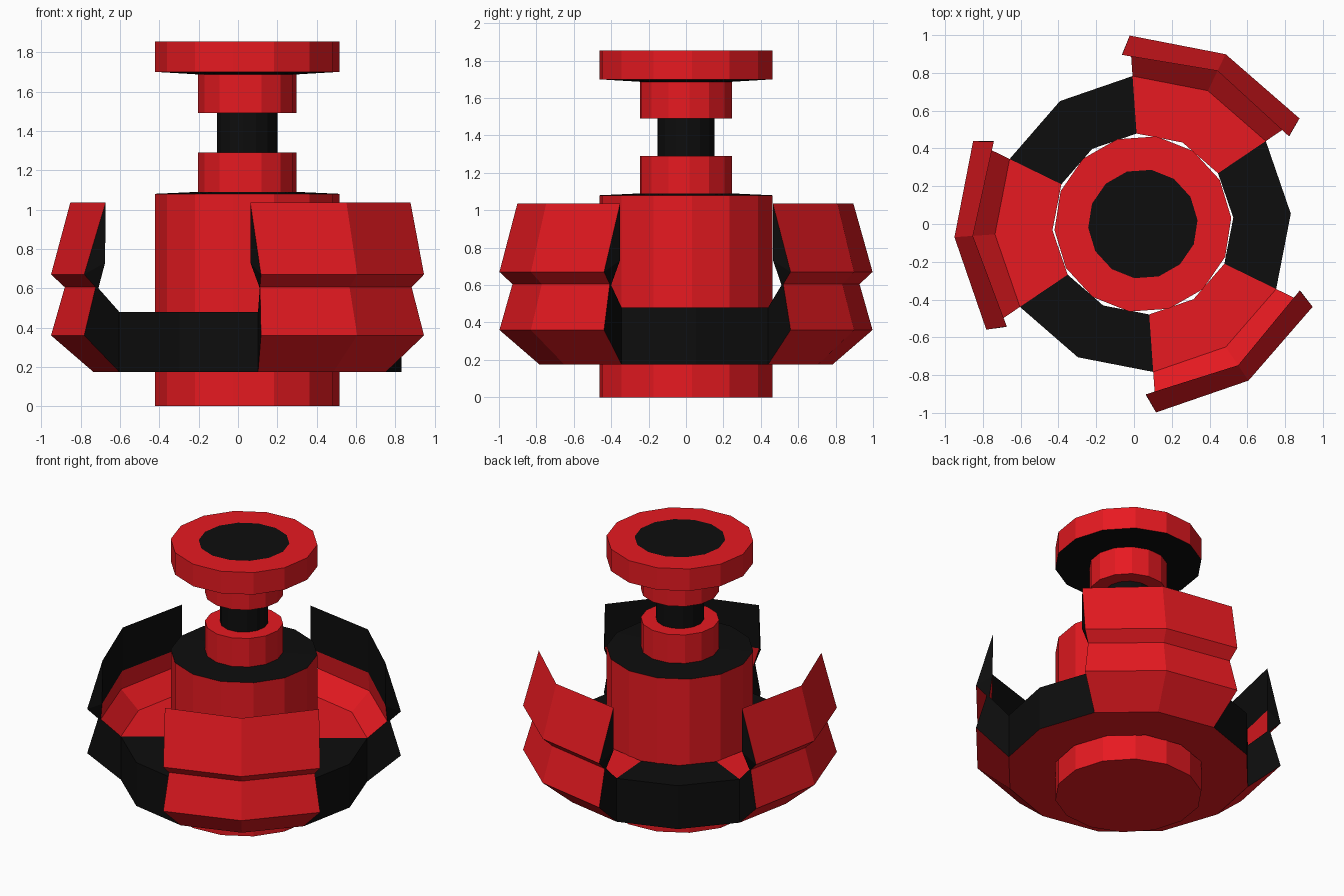
import bpy, bmesh
from math import cos, sin, radians

if "Cube" in bpy.data.objects:
    bpy.data.objects.remove(bpy.data.objects["Cube"])

CX = 0.047  # the axis of the body sits slightly right of centre


def material(name, rgb):
    m = bpy.data.materials.new(name)
    m.diffuse_color = (*rgb, 1)
    m.use_nodes = True
    m.node_tree.nodes["Principled BSDF"].inputs["Base Color"].default_value = m.diffuse_color
    return m


RED = material("red", (0.8, 0.01, 0.015))
BLACK = material("black", (0.004, 0.004, 0.004))


def polar(r, deg, z):
    return (CX + r * cos(radians(deg)), r * sin(radians(deg)), z)


def finish(name, bm):
    bmesh.ops.remove_doubles(bm, verts=bm.verts, dist=1e-5)
    bmesh.ops.recalc_face_normals(bm, faces=bm.faces)
    me = bpy.data.meshes.new(name)
    bm.to_mesh(me)
    bm.free()
    me.materials.append(RED)
    me.materials.append(BLACK)
    ob = bpy.data.objects.new(name, me)
    bpy.context.collection.objects.link(ob)
    return ob


def sweep(bm, profile, mats, angles, closed=False):
    """Turn an (r, z, side flare) profile through the angles, colouring each strip.
    The flare widens the first and last section."""
    rows = []
    for k, a in enumerate(angles):
        side = 0 if closed else (-1 if k == 0 else (1 if k == len(angles) - 1 else 0))
        rows.append([bm.verts.new(polar(p[0], a + side * (p[2] if len(p) > 2 else 0), p[1]))
                     for p in profile])
    pairs = list(zip(rows, rows[1:])) + ([(rows[-1], rows[0])] if closed else [])
    for a, b in pairs:
        for j, m in enumerate(mats):
            if profile[j][0] == 0:
                vs = (a[j], a[j + 1], b[j + 1])
            elif profile[j + 1][0] == 0:
                vs = (a[j], a[j + 1], b[j])
            else:
                vs = (a[j], a[j + 1], b[j + 1], b[j])
            bm.faces.new(vs).material_index = m
    return rows


# central column: barrel, neck, black core, collar, head disc
column = [(0, 0), (0.469, 0), (0.469, 1.08), (0.25, 1.09), (0.25, 1.29), (0.153, 1.29),
          (0.153, 1.49), (0.25, 1.49), (0.25, 1.687), (0.469, 1.70), (0.469, 1.855),
          (0.29, 1.855), (0, 1.855)]
bm = bmesh.new()
sweep(bm, column, [0, 0, 1, 0, 0, 1, 0, 0, 1, 0, 0, 1],
      [4 + 360 / 14 * i for i in range(14)], closed=True)
finish("column", bm)

# pod section: floor underside, outer shell, lip, black inner wall, inner step, floor
pod = [(0.48, 0.175), (0.785, 0.175), (1.0, 0.36), (0.93, 0.605), (1.0, 0.67),
       (0.902, 1.035, 3), (0.905, 0.73, 3), (0.913, 0.6), (0.785, 0.48), (0.48, 0.48)]
pod_mats = [0, 0, 0, 0, 0, 1, 0, 0, 0]
pod_caps = [(1, 2, 8), (2, 3, 7, 8), (3, 4, 6, 7), (4, 5, 6)]

# ring section between pods
ring = [(0.48, 0.175), (0.785, 0.175), (0.785, 0.48), (0.48, 0.48)]

for i in range(3):
    start = 34 + 120 * i
    bm = bmesh.new()
    rows = sweep(bm, pod, pod_mats, [start, start + 30, start + 60])
    for row in (rows[0], rows[-1]):
        for cap in pod_caps:
            bm.faces.new([row[j] for j in cap]).material_index = 1
    finish(f"pod_{i + 1}", bm)

    bm = bmesh.new()
    sweep(bm, ring, [0, 1, 1], [start + 60, start + 90, start + 120])
    finish(f"ring_link_{i + 1}", bm)
